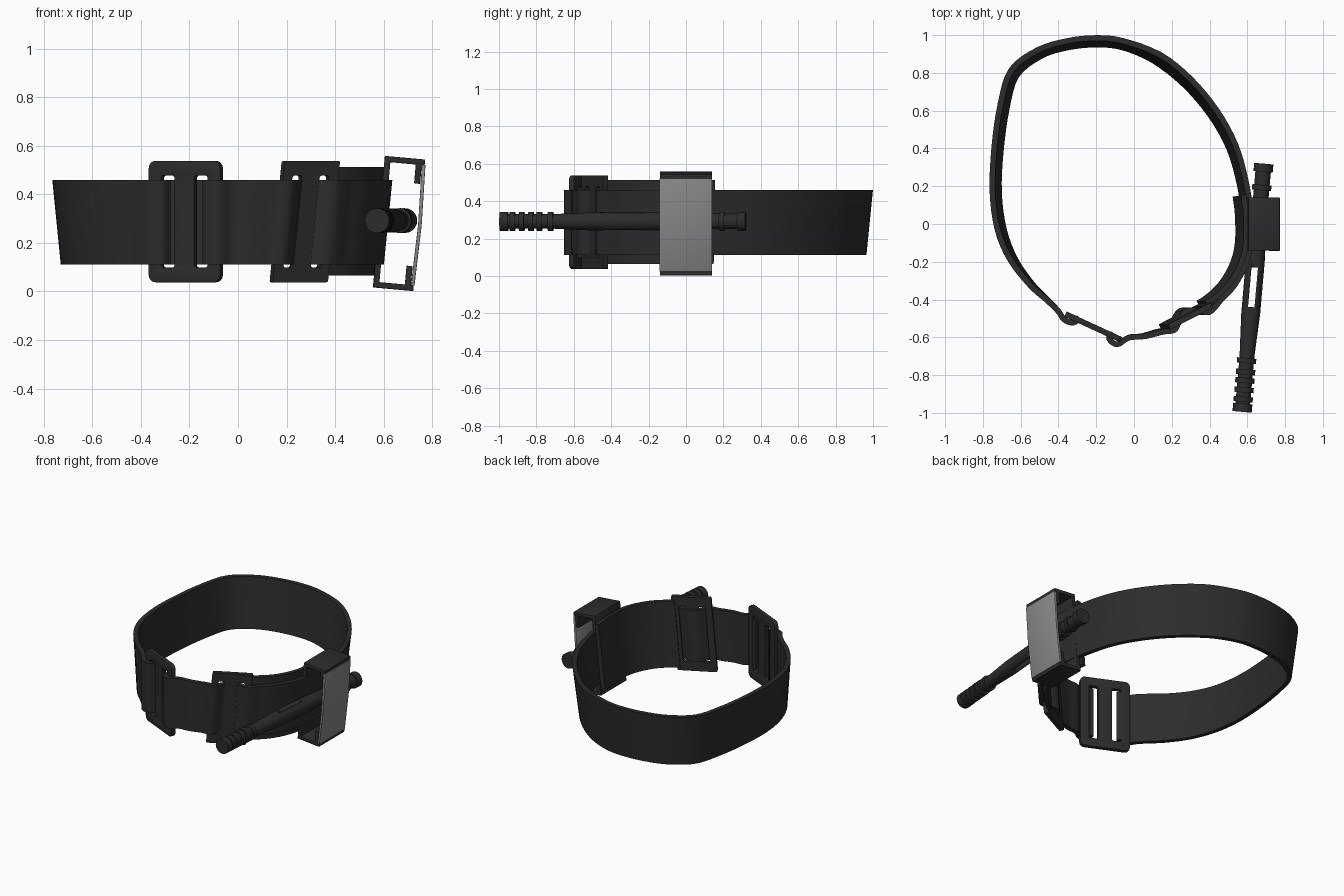
import bpy, bmesh, math
from mathutils import Vector, Matrix

if "Cube" in bpy.data.objects:
    bpy.data.objects.remove(bpy.data.objects["Cube"])

MID = 0.285


def material(name, v):
    m = bpy.data.materials.new(name)
    m.diffuse_color = (v, v, v, 1)
    m.use_nodes = True
    m.node_tree.nodes["Principled BSDF"].inputs["Base Color"].default_value = m.diffuse_color
    return m


BLACK = material("black_webbing", 0.025)
GREY = material("grey_label", 0.25)


def ramp(v, a, b):
    return max(0.0, min(1.0, (v - a) / (b - a)))


def lean(v):
    """The loop flares slightly outward toward its top edge."""
    k = 0.1 * (v.z - MID)
    sx = ramp(v.x, -0.05, 0.15) - ramp(-v.x, 0.4, 0.7)
    return Vector((v.x + k * sx, v.y + k * ramp(v.y, 0, 0.9), v.z))


def make(name, bm, mat=BLACK, bevel=0.0, angle=35):
    bmesh.ops.recalc_face_normals(bm, faces=bm.faces)
    me = bpy.data.meshes.new(name)
    bm.to_mesh(me)
    bm.free()
    ob = bpy.data.objects.new(name, me)
    bpy.context.collection.objects.link(ob)
    me.materials.append(mat)
    bpy.ops.object.select_all(action='DESELECT')
    bpy.context.view_layer.objects.active = ob
    ob.select_set(True)
    if bevel:
        b = ob.modifiers.new("edge", 'BEVEL')
        b.width, b.segments, b.limit_method = bevel, 2, 'ANGLE'
        b.angle_limit = math.radians(50)
        bpy.ops.object.modifier_apply(modifier=b.name)
    bpy.ops.object.shade_smooth_by_angle(angle=math.radians(angle))
    return ob


def spline(pts, n=4):
    p = [Vector(q) for q in pts]
    p = [2 * p[0] - p[1]] + p + [2 * p[-1] - p[-2]]
    out = []
    for a, b, c, d in zip(p, p[1:], p[2:], p[3:]):
        for i in range(n):
            t = i / n
            out.append(0.5 * (2 * b + (c - a) * t + (2 * a - 5 * b + 4 * c - d) * t * t
                              + (3 * b - a - 3 * c + d) * t ** 3))
    return out + [p[-2]]


def ribbon(name, pts, z0, z1, thick):
    path = spline(pts)
    bm = bmesh.new()
    rings = []
    for i, p in enumerate(path):
        t = (path[min(i + 1, len(path) - 1)] - path[max(i - 1, 0)]).normalized()
        n = Vector((-t.y, t.x)) * thick / 2
        rings.append([bm.verts.new(lean(Vector((*(p + n * s), z))))
                      for s, z in ((1, z0), (1, z1), (-1, z1), (-1, z0))])
    for a, b in zip(rings, rings[1:]):
        for j in range(4):
            bm.faces.new((a[j], a[j - 1], b[j - 1], b[j]))
    bm.faces.new(rings[0])
    bm.faces.new(rings[-1])
    return make(name, bm)


def rounded(cx, w, h, r):
    pts = []
    for k, (sx, sy) in enumerate(((1, 1), (-1, 1), (-1, -1), (1, -1))):
        for i in range(5):
            a = math.pi / 2 * (k + i / 4)
            pts.append((cx + sx * (w / 2 - r) + r * math.cos(a),
                        sy * (h / 2 - r) + r * math.sin(a)))
    return pts


class Frame:
    """Local axes of a buckle: u along the strap, n outward."""
    def __init__(self, x, y, deg):
        a = math.radians(deg)
        self.c = Vector((x, y))
        self.u = Vector((math.cos(a), math.sin(a)))
        self.n = Vector((math.sin(a), -math.cos(a)))

    def at(self, u, n):
        return tuple(self.c + self.u * u + self.n * n)


def buckle(name, fr, width, height, slot_x, slot_w, radius):
    cu = bpy.data.curves.new(name, 'CURVE')
    cu.dimensions, cu.fill_mode, cu.extrude = '2D', 'BOTH', 0.015
    for pts in (rounded(0, width, height, radius),
                rounded(-slot_x, slot_w, 0.38, 0.012), rounded(slot_x, slot_w, 0.38, 0.012)):
        s = cu.splines.new('POLY')
        s.points.add(len(pts) - 1)
        for q, (x, y) in zip(s.points, pts):
            q.co = (x, y, 0, 1)
        s.use_cyclic_u = True
    tmp = bpy.data.objects.new(name + "_outline", cu)
    bpy.context.collection.objects.link(tmp)
    dg = bpy.context.evaluated_depsgraph_get()
    me = bpy.data.meshes.new_from_object(tmp.evaluated_get(dg))
    bpy.data.objects.remove(tmp)
    bm = bmesh.new()
    bm.from_mesh(me)
    bpy.data.meshes.remove(me)
    bmesh.ops.remove_doubles(bm, verts=bm.verts, dist=1e-4)
    for v in bm.verts:
        v.co = lean(Vector((*fr.at(v.co.x, v.co.z), v.co.y + MID + 0.003)))
    return make(name, bm, bevel=0.005)


# buckles
B1 = Frame(-0.215, -0.545, -24.8)
B2 = Frame(0.275, -0.487, 27)
buckle("adjuster_buckle", B1, 0.325, 0.5, 0.075, 0.06, 0.03)
buckle("friction_buckle", B2, 0.255, 0.5, 0.063, 0.045, 0.008)

# main strap: hooks on the adjuster, runs round the loop, weaves through the friction buckle
loop = [B1.at(-0.09, -0.015), B1.at(-0.105, 0.024), B1.at(-0.155, 0.03), B1.at(-0.2, 0.004),
        (-0.45, -0.41), (-0.54, -0.325), (-0.64, -0.19), (-0.705, -0.03), (-0.732, 0.17),
        (-0.722, 0.4), (-0.69, 0.62), (-0.635, 0.80), (-0.5, 0.905), (-0.35, 0.952),
        (-0.2, 0.967), (-0.06, 0.952), (0.12, 0.88), (0.28, 0.755), (0.42, 0.59), (0.52, 0.41),
        (0.575, 0.22), (0.6, 0.05), (0.6, -0.1), (0.57, -0.22), (0.51, -0.33), (0.44, -0.405),
        B2.at(0.155, 0.015), B2.at(0.105, 0.03), B2.at(0.063, 0.004), B2.at(0, -0.03),
        B2.at(-0.063, 0.004), B2.at(-0.105, 0.03), B2.at(-0.16, 0.012),
        (0.05, -0.594), (-0.03, -0.602), B1.at(0.155, 0.03), B1.at(0.105, 0.024),
        B1.at(0.09, -0.015)]
ribbon("strap", loop, 0.112, 0.46, 0.03)

# wider stiffening pad inside the strap
ribbon("inner_pad", [(0.558, 0.15), (0.57, 0.05), (0.57, -0.1), (0.543, -0.21), (0.487, -0.31),
                     (0.42, -0.378), (0.36, -0.42)], 0.065, 0.512, 0.028)


# retaining clip: C-shaped bracket with a grey label across its mouth
def clip_part(name, prof, y0, y1, mat):
    bm = bmesh.new()
    f = bm.faces.new([bm.verts.new((x, y0, z)) for x, z in prof])
    g = bmesh.ops.extrude_face_region(bm, geom=[f])['geom']
    bmesh.ops.translate(bm, vec=(0, y1 - y0, 0),
                        verts=[v for v in g if isinstance(v, bmesh.types.BMVert)])
    bm.transform(Matrix.Translation((0.665, 0, 0.28)) @ Matrix.Rotation(math.radians(5.2), 4, 'Y'))
    return make(name, bm, mat, bevel=0.003)


half = [(-0.085, 0.272), (0.082, 0.272), (0.082, 0.25), (0.07, 0.25), (0.07, 0.17), (0.045, 0.17),
        (0.045, 0.248), (-0.06, 0.248)]
clip_part("clip_bracket", half + [(x, -z) for x, z in reversed(half)], -0.14, 0.14, BLACK)
clip_part("clip_label", [(0.07, 0.25), (0.085, 0.25), (0.092, 0), (0.085, -0.25), (0.07, -0.25),
                         (0.077, 0)], -0.142, 0.14, GREY)

# windlass rod: turned profile with grip rings at both ends
prof = [(-0.663, 0.0)]
near, far = (-0.64, -0.595, -0.545, -0.495, -0.45, -0.39), (0.39, 0.45, 0.53, 0.635)
for s in near:
    w = 0.022 if s == near[0] else 0.014
    prof += [(s - w, 0.039), (s - w, 0.051), (s + w, 0.051), (s + w, 0.039)]
prof += [(-0.33, 0.041), (-0.14, 0.05), (0.14, 0.05), (0.33, 0.043)]
for s in far:
    w = 0.022 if s == far[-1] else 0.014
    prof += [(s - w, 0.041), (s - w, 0.051), (s + w, 0.051), (s + w, 0.041)]
prof += [(0.663, 0.0)]
SIDES = 24
bm = bmesh.new()
rings = [[bm.verts.new((r * math.cos(2 * math.pi * k / SIDES), s,
                        r * math.sin(2 * math.pi * k / SIDES))) for k in range(SIDES)]
         for s, r in prof[1:-1]]
for a, b in zip(rings, rings[1:]):
    for k in range(SIDES):
        bm.faces.new((a[k - 1], a[k], b[k], b[k - 1]))
bm.faces.new(rings[0])
bm.faces.new(rings[-1])
rod = make("windlass_rod", bm)

# strap slot through the middle of the rod
bm = bmesh.new()
bmesh.ops.create_cube(bm, size=1, matrix=Matrix.Diagonal((0.034, 0.21, 0.3, 1)))
cutter = make("slot_cutter", bm)
cutter.hide_render = True
bpy.context.view_layer.objects.active = rod
mod = rod.modifiers.new("slot", 'BOOLEAN')
mod.object, mod.operation, mod.solver = cutter, 'DIFFERENCE', 'EXACT'
bpy.ops.object.modifier_apply(modifier=mod.name)
bpy.data.objects.remove(cutter)
rod.matrix_world = (Matrix.Translation((0.63, -0.335, 0.292))
                    @ Matrix.Rotation(math.radians(-5), 4, 'Z'))
